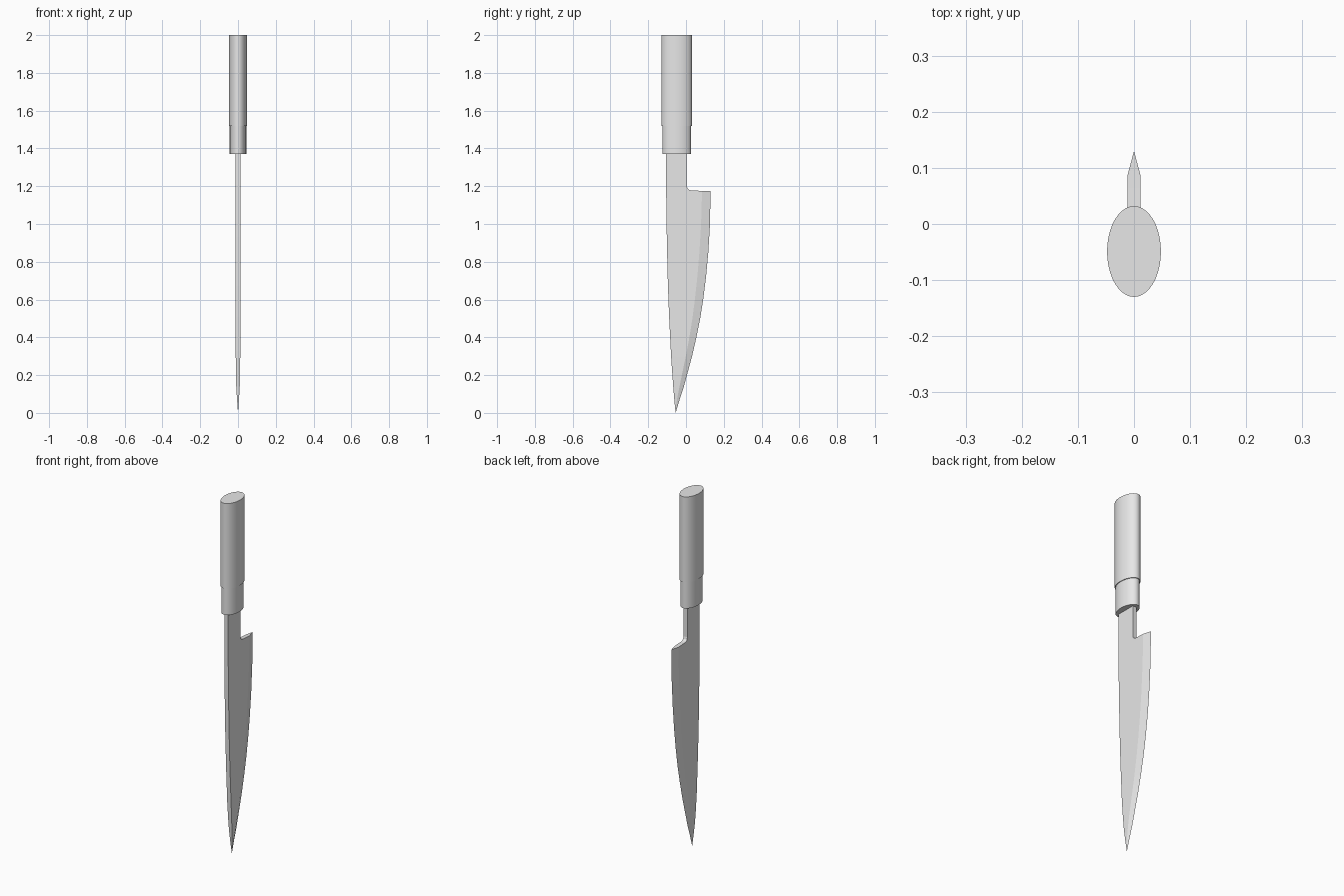
import bpy, bmesh
from math import cos, sin, pi, radians

cube = bpy.data.objects.get("Cube")
if cube:
    bpy.data.objects.remove(cube, do_unlink=True)

grey = bpy.data.materials.new("plain grey")
grey.use_nodes = True
grey.diffuse_color = (0.8, 0.8, 0.8, 1)
grey.node_tree.nodes["Principled BSDF"].inputs["Base Color"].default_value = (0.8, 0.8, 0.8, 1)


def finish(bm, name, angle):
    bmesh.ops.remove_doubles(bm, verts=bm.verts, dist=0.0001)
    bmesh.ops.recalc_face_normals(bm, faces=bm.faces)
    mesh = bpy.data.meshes.new(name)
    bm.to_mesh(mesh)
    bm.free()
    mesh.materials.append(grey)
    obj = bpy.data.objects.new(name, mesh)
    bpy.context.collection.objects.link(obj)
    bpy.ops.object.select_all(action="DESELECT")
    obj.select_set(True)
    bpy.context.view_layer.objects.active = obj
    bpy.ops.object.shade_smooth_by_angle(angle=radians(angle))


def loft(bm, rows):
    """Skin matching closed rings of points."""
    rings = [[bm.verts.new(p) for p in row] for row in rows]
    for a, b in zip(rings, rings[1:]):
        for i in range(len(a)):
            j = (i + 1) % len(a)
            bm.faces.new((a[i], a[j], b[j], b[i]))
    return rings


# Handle: oval grip stepping in to a slightly slimmer collar
def oval(rx, ry, z, sides=40):
    return [(rx * cos(2 * pi * i / sides), -0.049 + ry * sin(2 * pi * i / sides), z)
            for i in range(sides)]


bm = bmesh.new()
rings = loft(bm, [oval(0.044, 0.076, 1.37), oval(0.044, 0.076, 1.52),
                  oval(0.048, 0.081, 1.52), oval(0.048, 0.081, 2.0)])
bm.faces.new(rings[0])
bm.faces.new(rings[-1])
finish(bm, "handle", 30)

# Blade: rows of height, spine, bevel start, cutting edge, half thickness
T = 0.012
rows = [
    (0.07, -0.062, -0.048, -0.034, 0.005),
    (0.13, -0.067, -0.036, -0.014, 0.009),
    (0.20, -0.072, -0.022, 0.005, 0.011),
    (0.30, -0.079, -0.001, 0.032, T),
    (0.40, -0.084, 0.018, 0.055, T),
    (0.50, -0.089, 0.034, 0.075, T),
    (0.60, -0.093, 0.047, 0.091, T),
    (0.72, -0.097, 0.060, 0.106, T),
    (0.85, -0.100, 0.071, 0.118, T),
    (1.00, -0.103, 0.080, 0.127, T),
    (1.175, -0.105, 0.085, 0.13, T),
]
bm = bmesh.new()
rings = loft(bm, [[(-t, s, z), (t, s, z), (t, b, z), (0, e, z), (-t, b, z)]
                  for z, s, b, e, t in rows])
tip = bm.verts.new((0, -0.055, 0.0))
for i in range(5):
    bm.faces.new((rings[0][i], rings[0][(i + 1) % 5], tip))
bm.faces.new(rings[-1][2:])

# Neck: flat tang with a rounded corner running into the heel
profile = [(-0.105, 1.175), (-0.105, 1.39), (0.005, 1.39), (0.005, 1.2),
           (0.008, 1.188), (0.015, 1.181), (0.028, 1.178), (0.085, 1.175)]
sides = [[bm.verts.new((x, y, z)) for y, z in profile] for x in (-T, T)]
for side in sides:
    bm.faces.new(side)
for i in range(len(profile) - 1):
    bm.faces.new((sides[0][i], sides[0][i + 1], sides[1][i + 1], sides[1][i]))
finish(bm, "blade", 8)
